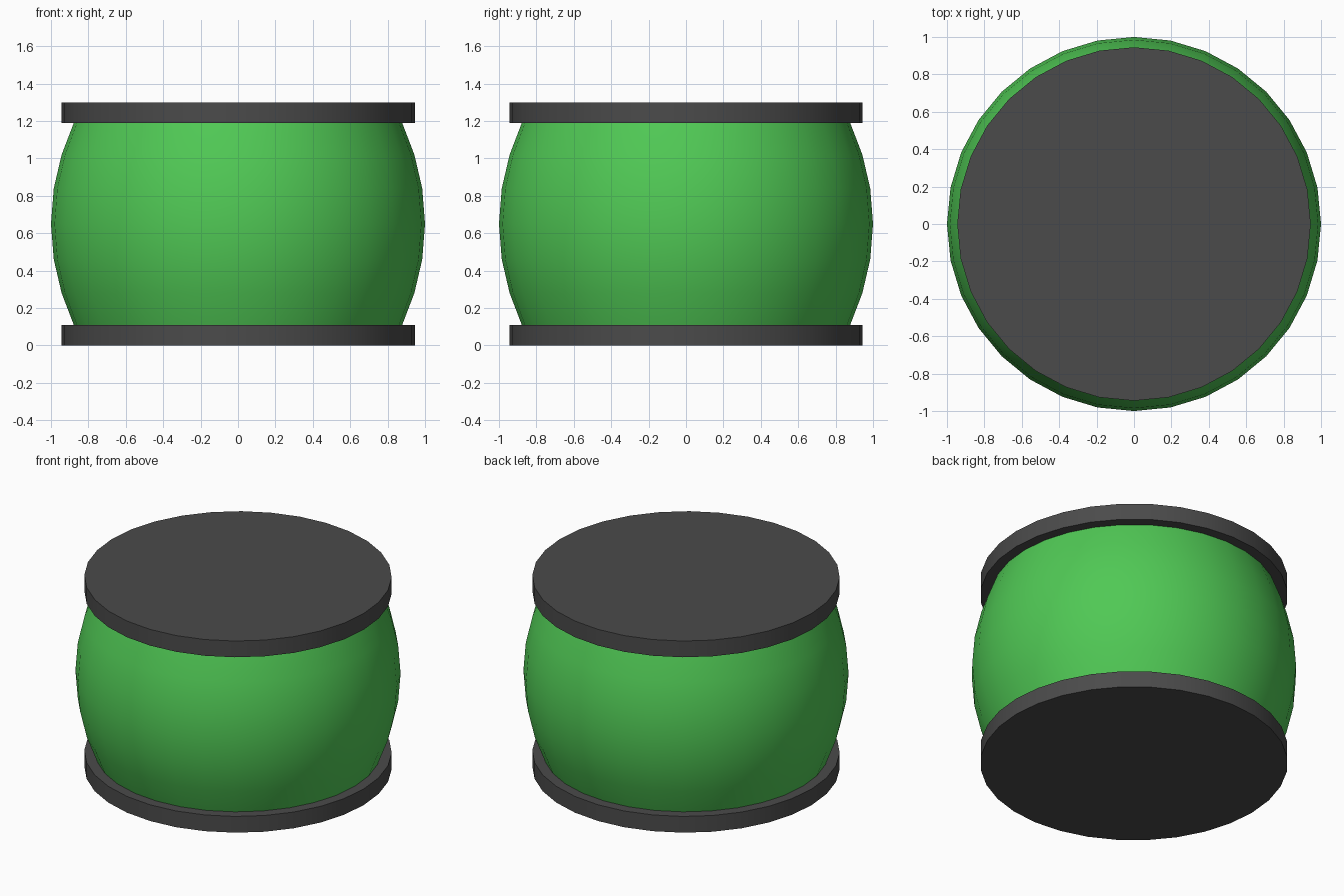
import bpy, bmesh
from math import radians

if "Cube" in bpy.data.objects:
    bpy.data.objects.remove(bpy.data.objects["Cube"])

SEGMENTS = 32

def material(name, rgb):
    m = bpy.data.materials.new(name)
    m.diffuse_color = (*rgb, 1)
    m.use_nodes = True
    m.node_tree.nodes["Principled BSDF"].inputs["Base Color"].default_value = m.diffuse_color
    return m

def lathe(name, profile, mat, smooth_angle):
    """Spin an (r, z) profile around z; points with r = 0 close the ends."""
    bm = bmesh.new()
    verts = [bm.verts.new((r, 0, z)) for r, z in profile]
    edges = [bm.edges.new(pair) for pair in zip(verts, verts[1:])]
    bmesh.ops.spin(bm, geom=verts + edges, cent=(0, 0, 0), axis=(0, 0, 1),
                   angle=radians(360), steps=SEGMENTS, use_duplicate=False)
    bmesh.ops.remove_doubles(bm, verts=bm.verts, dist=1e-4)
    bmesh.ops.recalc_face_normals(bm, faces=bm.faces)
    mesh = bpy.data.meshes.new(name)
    bm.to_mesh(mesh)
    bm.free()
    obj = bpy.data.objects.new(name, mesh)
    bpy.context.collection.objects.link(obj)
    mesh.materials.append(mat)
    bpy.ops.object.select_all(action='DESELECT')
    obj.select_set(True)
    bpy.context.view_layer.objects.active = obj
    bpy.ops.object.shade_smooth_by_angle(angle=radians(smooth_angle))
    return obj

green = material("green", (0.08, 0.58, 0.09))
dark = material("dark_grey", (0.07, 0.07, 0.07))

# Bulging body, mirrored about mid height
MID = 0.65
upper = [(0.985, 0.19), (0.943, 0.37), (0.876, 0.545)]
profile = [(r, MID - h) for r, h in reversed(upper)] + [(1.0, MID)]
profile += [(r, MID + h) for r, h in upper]
lathe("body", profile, green, 40)

# Flat end plates
for name, z in (("bottom_plate", 0.0), ("top_plate", 1.19)):
    lathe(name, [(0, z), (0.945, z), (0.945, z + 0.11), (0, z + 0.11)], dark, 30)
